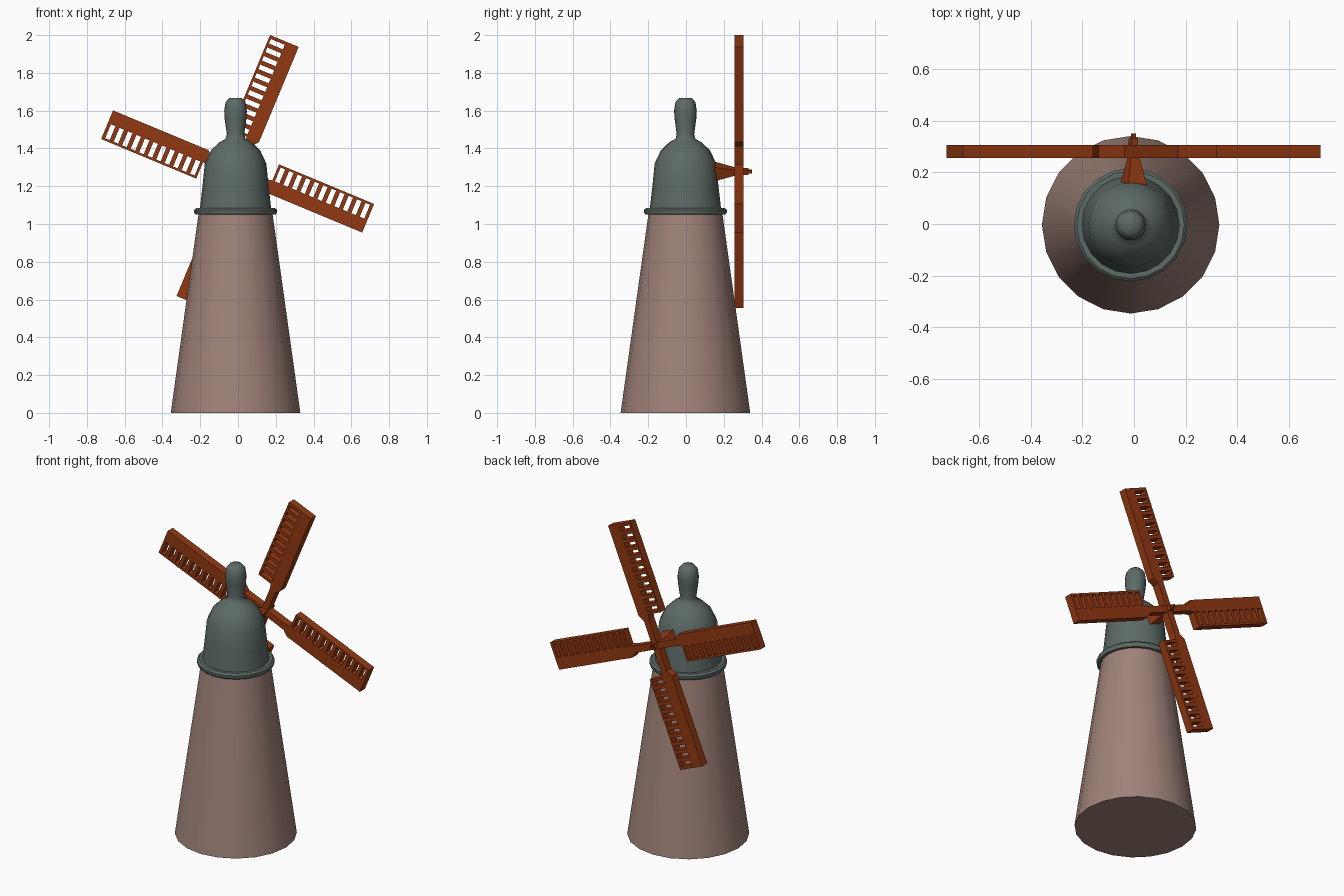
import bpy, bmesh, math
from mathutils import Matrix, Vector

if "Cube" in bpy.data.objects:
    bpy.data.objects.remove(bpy.data.objects["Cube"])

SIDES = 20
AXIS = Vector((-0.013, -0.003, 0))      # tower axis
HUB = Vector((-0.002, 0, 1.278))        # sail axis
TILT = math.radians(22.6)


def material(name, rgb):
    m = bpy.data.materials.new(name)
    m.diffuse_color = (*rgb, 1)
    m.use_nodes = True
    m.node_tree.nodes["Principled BSDF"].inputs["Base Color"].default_value = m.diffuse_color
    return m


plaster = material("dusty_pink_plaster", (0.35, 0.225, 0.19))
slate = material("grey_green_slate", (0.11, 0.145, 0.135))
wood = material("rust_red_wood", (0.29, 0.04, 0.006))


def finish(name, bm, mat, smooth=None):
    bmesh.ops.recalc_face_normals(bm, faces=bm.faces)
    mesh = bpy.data.meshes.new(name)
    bm.to_mesh(mesh)
    bm.free()
    ob = bpy.data.objects.new(name, mesh)
    bpy.context.collection.objects.link(ob)
    mesh.materials.append(mat)
    if smooth:
        bpy.ops.object.select_all(action='DESELECT')
        ob.select_set(True)
        bpy.context.view_layer.objects.active = ob
        bpy.ops.object.shade_smooth_by_angle(angle=math.radians(smooth))
    return ob


def lathe(bm, profile, sides, phase=0.0):
    """Closed solid of revolution about z from (radius, z) points."""
    rings = []
    for r, z in profile:
        rings.append([bm.verts.new((r * math.cos(phase + 2 * math.pi * i / sides),
                                    r * math.sin(phase + 2 * math.pi * i / sides), z))
                      for i in range(sides)])
    for a, b in zip(rings, rings[1:]):
        for i in range(sides):
            j = (i + 1) % sides
            bm.faces.new((a[i], a[j], b[j], b[i]))
    bm.faces.new(rings[0][::-1])
    bm.faces.new(rings[-1])


def turned(name, profile, mat, smooth):
    bm = bmesh.new()
    lathe(bm, profile, SIDES)
    bmesh.ops.translate(bm, vec=AXIS, verts=bm.verts)
    return finish(name, bm, mat, smooth)


def prism(bm, pts, y0, y1):
    """Extrude an (x, z) outline between two y values."""
    a = [bm.verts.new((x, y0, z)) for x, z in pts]
    b = [bm.verts.new((x, y1, z)) for x, z in pts]
    bm.faces.new(a)
    bm.faces.new(b[::-1])
    for i in range(len(pts)):
        j = (i + 1) % len(pts)
        bm.faces.new((a[i], b[i], b[j], a[j]))


def rect(x0, x1, z0, z1):
    return [(x0, z0), (x1, z0), (x1, z1), (x0, z1)]


# tapered tower
turned("tower", [(0.343, 0), (0.195, 1.06)], plaster, 40)

# rim under the cap
turned("cap_rim", [(0.19, 1.05), (0.212, 1.05), (0.219, 1.06), (0.219, 1.075),
                   (0.208, 1.085), (0.18, 1.085)], slate, 40)

# domed cap with finial
turned("cap", [(0.19, 1.07), (0.175, 1.2), (0.163, 1.32), (0.13, 1.39), (0.085, 1.433),
               (0.053, 1.45), (0.046, 1.475), (0.058, 1.56), (0.06, 1.6),
               (0.053, 1.645), (0.033, 1.668)], slate, 50)

# sail shaft: square tapering bracket, then the stepped pin in front of the hub
bm = bmesh.new()
q = math.sqrt(2)
lathe(bm, [(0.042 * q, 0.14), (0.017 * q, 0.26)], 4, math.pi / 4)
lathe(bm, [(0.014 * q, 0.25), (0.014 * q, 0.33)], 4, math.pi / 4)
lathe(bm, [(0.008 * q, 0.32), (0.008 * q, 0.35)], 4, math.pi / 4)
bmesh.ops.transform(bm, verts=bm.verts, matrix=Matrix.Translation(HUB)
                    @ Matrix.Rotation(TILT, 4, 'Y') @ Matrix.Rotation(-math.pi / 2, 4, 'X'))
finish("sail_shaft", bm, wood)

# four lattice sails
Y0, Y1 = 0.256, 0.305
IN, OUT = 0.188, 0.733
LEFT, SLOT_L, SLOT_R, RIGHT = -0.119, -0.107, -0.027, 0.045
SLOTS, GAP = 11, 0.026
for k in range(4):
    bm = bmesh.new()
    # arm flaring into the solid spar
    prism(bm, [(-0.02, 0), (0.02, 0), (0.02, 0.155), (RIGHT, IN), (RIGHT, OUT),
               (SLOT_R, OUT), (SLOT_R, IN), (-0.02, 0.155)], Y0, Y1)
    prism(bm, rect(LEFT, SLOT_L, IN, OUT), Y0, Y1)          # edge rail
    first, last = IN + 0.014, OUT - 0.018
    pitch = (last - first - GAP) / (SLOTS - 1)
    prism(bm, rect(SLOT_L, SLOT_R, IN, first), Y0, Y1)      # inner end
    prism(bm, rect(SLOT_L, SLOT_R, last, OUT), Y0, Y1)      # outer end
    for i in range(SLOTS - 1):                              # rungs
        z = first + i * pitch
        prism(bm, rect(SLOT_L, SLOT_R, z + GAP, z + pitch), Y0, Y1)
    bmesh.ops.transform(bm, verts=bm.verts, matrix=Matrix.Translation(HUB)
                        @ Matrix.Rotation(TILT + k * math.pi / 2, 4, 'Y'))
    finish(f"sail_{k + 1}", bm, wood)
